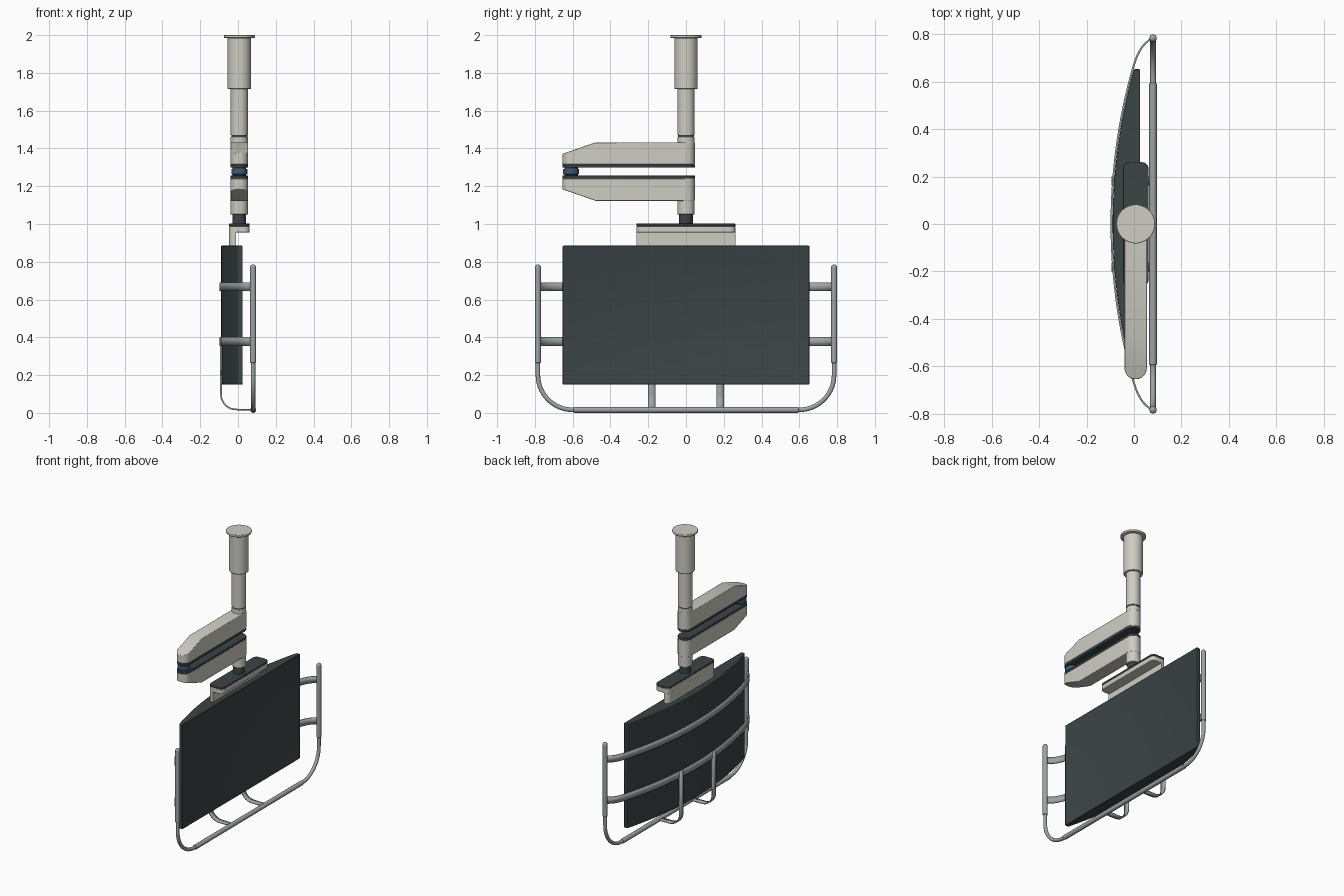
import bpy, bmesh
from math import sin, cos, pi, sqrt, radians
from mathutils import Vector

if "Cube" in bpy.data.objects:
    bpy.data.objects.remove(bpy.data.objects["Cube"])

CX = 0.007          # axis of the ceiling column
R = 2.43            # radius of the curved screen back


def mat(name, r, g, b):
    m = bpy.data.materials.new(name)
    m.diffuse_color = (r, g, b, 1)
    m.use_nodes = True
    m.node_tree.nodes["Principled BSDF"].inputs["Base Color"].default_value = m.diffuse_color
    return m


LIGHT = mat("light_paint", 0.62, 0.61, 0.55)
DARK = mat("dark_plastic", 0.045, 0.058, 0.06)
METAL = mat("rail_metal", 0.34, 0.37, 0.37)
BLUE = mat("blue_ring", 0.04, 0.11, 0.2)


def finish(name, bm, m, bevel=0):
    bmesh.ops.recalc_face_normals(bm, faces=bm.faces)
    me = bpy.data.meshes.new(name)
    bm.to_mesh(me)
    bm.free()
    me.materials.append(m)
    ob = bpy.data.objects.new(name, me)
    bpy.context.collection.objects.link(ob)
    if bevel:
        b = ob.modifiers.new("bevel", 'BEVEL')
        b.width, b.segments, b.limit_method = bevel, 2, 'ANGLE'
        b.angle_limit = radians(40)
    bpy.ops.object.select_all(action='DESELECT')
    ob.select_set(True)
    bpy.context.view_layer.objects.active = ob
    bpy.ops.object.shade_smooth_by_angle(angle=radians(35))
    return ob


def arc(cx, cy, r, a0, a1, n):
    return [(cx + r * cos(radians(a0 + (a1 - a0) * i / n)),
             cy + r * sin(radians(a0 + (a1 - a0) * i / n))) for i in range(n + 1)]


def prism_bm(outline, z0, z1, cut=None):
    bm = bmesh.new()
    f = bm.faces.new([bm.verts.new((x, y, z0)) for x, y in outline])
    ext = bmesh.ops.extrude_face_region(bm, geom=[f])['geom']
    bmesh.ops.translate(bm, vec=(0, 0, z1 - z0),
                        verts=[v for v in ext if isinstance(v, bmesh.types.BMVert)])
    if cut:
        res = bmesh.ops.bisect_plane(bm, geom=bm.verts[:] + bm.edges[:] + bm.faces[:],
                                     plane_co=cut[0], plane_no=cut[1], clear_outer=True)
        edges = [e for e in res['geom_cut'] if isinstance(e, bmesh.types.BMEdge)]
        bmesh.ops.contextual_create(bm, geom=edges)
    return bm


def prism(name, outline, z0, z1, m, cut=None, bevel=0):
    return finish(name, prism_bm(outline, z0, z1, cut), m, bevel)


def cyl(name, r, z0, z1, m, y=0, bevel=0):
    return prism(name, arc(CX, y, r, 0, 360, 40)[:-1], z0, z1, m, bevel=bevel)


def rounded_rect(x0, x1, y0, y1, r):
    return (arc(x1 - r, y1 - r, r, 0, 90, 6) + arc(x0 + r, y1 - r, r, 90, 180, 6)
            + arc(x0 + r, y0 + r, r, 180, 270, 6) + arc(x1 - r, y0 + r, r, 270, 360, 6))


def strap(name, a, b):
    # thin flat band between two matching 3D edge paths
    bm = bmesh.new()
    va, vb = [bm.verts.new(p) for p in a], [bm.verts.new(p) for p in b]
    for i in range(len(a) - 1):
        bm.faces.new((va[i], va[i + 1], vb[i + 1], vb[i]))
    ob = finish(name, bm, METAL)
    s = ob.modifiers.new("thickness", 'SOLIDIFY')
    s.thickness, s.offset = 0.008, 0
    return ob


def tube(name, pts, r):
    # round tube swept along a path lying in the plane x = const
    bm = bmesh.new()
    n, rings = 16, []
    for i, p in enumerate(pts):
        t = (Vector(pts[min(i + 1, len(pts) - 1)]) - Vector(pts[max(i - 1, 0)])).normalized()
        u = Vector((1, 0, 0))
        w = t.cross(u)
        rings.append([bm.verts.new(Vector(p) + r * (cos(2 * pi * k / n) * u + sin(2 * pi * k / n) * w))
                      for k in range(n)])
    for p, q in zip(rings, rings[1:]):
        for k in range(n):
            bm.faces.new((p[k], p[(k + 1) % n], q[(k + 1) % n], q[k]))
    bm.faces.new(rings[0])
    bm.faces.new(rings[-1])
    return finish(name, bm, METAL, bevel=0.004)


def back_x(y, off=0):
    return -0.09 + off + R - sqrt(R * R - y * y)


# ceiling column
cyl("ceiling_flange", 0.082, 1.985, 2.0, LIGHT, bevel=0.003)
cyl("column_sleeve", 0.062, 1.715, 1.985, LIGHT, bevel=0.003)
cyl("column_pole", 0.046, 1.47, 1.716, LIGHT)
cyl("column_joint_ring", 0.042, 1.458, 1.472, DARK)
cyl("upper_arm_hub", 0.046, 1.31, 1.462, LIGHT, bevel=0.003)
cyl("lower_arm_hub", 0.046, 1.05, 1.245, LIGHT, bevel=0.003)
cyl("mount_neck", 0.036, 0.99, 1.052, DARK)

# folded pair of arms, mirrored about the elbow height
YE, RA = -0.608, 0.047
stadium = arc(CX, 0, RA, 0, 180, 16) + arc(CX, YE, RA, 180, 360, 16)
prism("upper_arm", stadium, 1.315, 1.432, LIGHT, ((0, -0.48, 1.432), (0, -0.06, 0.172)), 0.003)
prism("upper_arm_plate", stadium, 1.298, 1.315, DARK, bevel=0.003)
prism("lower_arm_plate", stadium, 1.24, 1.257, DARK, bevel=0.003)
prism("lower_arm", stadium, 1.123, 1.24, LIGHT, ((0, -0.48, 1.123), (0, -0.06, -0.172)), 0.003)
cyl("elbow_joint", 0.036, 1.25, 1.305, DARK, YE)
cyl("elbow_ring", 0.042, 1.263, 1.292, BLUE, YE, 0.003)

# screen mount bracket
rect = rounded_rect(-0.047, 0.062, -0.263, 0.261, 0.03)
prism("mount_cover", rect, 0.988, 1.002, DARK, bevel=0.003)
prism("mount_top", rect, 0.955, 0.988, LIGHT, bevel=0.003)
prism("mount_back_wall", rect, 0.88, 0.957, LIGHT, ((-0.01, 0, 0), (1, 0, 0)))

# screen: flat front, curved back, recessed panel
W = 0.653
ys = [-W + 2 * W * i / 40 for i in range(41)]
bm = prism_bm([(0.026, W), (0.026, -W)] + [(back_x(y), y) for y in ys], 0.15, 0.885)
bm.normal_update()
front = [f for f in bm.faces if abs(f.normal.x) > 0.99 and f.calc_center_median().x > 0.02]
bmesh.ops.inset_region(bm, faces=front, thickness=0.012, depth=0)
bmesh.ops.translate(bm, verts=front[0].verts[:], vec=(-0.003, 0, 0))
finish("screen", bm, DARK, 0.004)

# grab rail: thick grips joined by a thinner bent tube
XR, YR, ZR = 0.08, 0.784, 0.016
bend_r = 0.185
right = [(YR, 0.28)] + arc(YR - bend_r, ZR + bend_r, bend_r, 0, -90, 14) + [(0.58, ZR)]
for side, s in (("right", 1), ("left", -1)):
    tube("rail_bend_" + side, [(XR, s * y, z) for y, z in right], 0.012)
    tube("rail_grip_" + side, [(XR, s * YR, 0.265), (XR, s * YR, 0.772)], 0.016)
    bm = bmesh.new()
    bmesh.ops.create_uvsphere(bm, u_segments=16, v_segments=10, radius=0.016)
    bmesh.ops.translate(bm, verts=bm.verts, vec=(XR, s * YR, 0.77))
    finish("rail_cap_" + side, bm, METAL)
tube("rail_grip_bottom", [(XR, -0.595, ZR), (XR, 0.595, ZR)], 0.016)

# curved straps wrapping the screen back
half = [(back_x(0.66 * i / 16, -0.005), 0.66 * i / 16) for i in range(17)]
p0, p1, p2 = Vector(half[-1]), Vector((0.024, 0.762)), Vector((XR, YR))
for i in range(1, 11):
    t = i / 10
    half.append(tuple((1 - t) ** 2 * p0 + 2 * t * (1 - t) * p1 + t * t * p2))
path = [(x, -y) for x, y in half[:0:-1]] + half
for name, z0 in (("upper", 0.645), ("lower", 0.355)):
    strap("back_strap_" + name, [(x, y, z0) for x, y in path],
          [(x, y, z0 + 0.046) for x, y in path])

# vertical straps from the lower band to the bottom rail
drop = [(-0.09, 0.4)] + arc(-0.01, 0.098, 0.08, 180, 270, 12) + [(XR, 0.017)]
for side, s in (("right", 1), ("left", -1)):
    strap("drop_strap_" + side, [(x, s * 0.162, z) for x, z in drop],
          [(x, s * 0.2, z) for x, z in drop])
